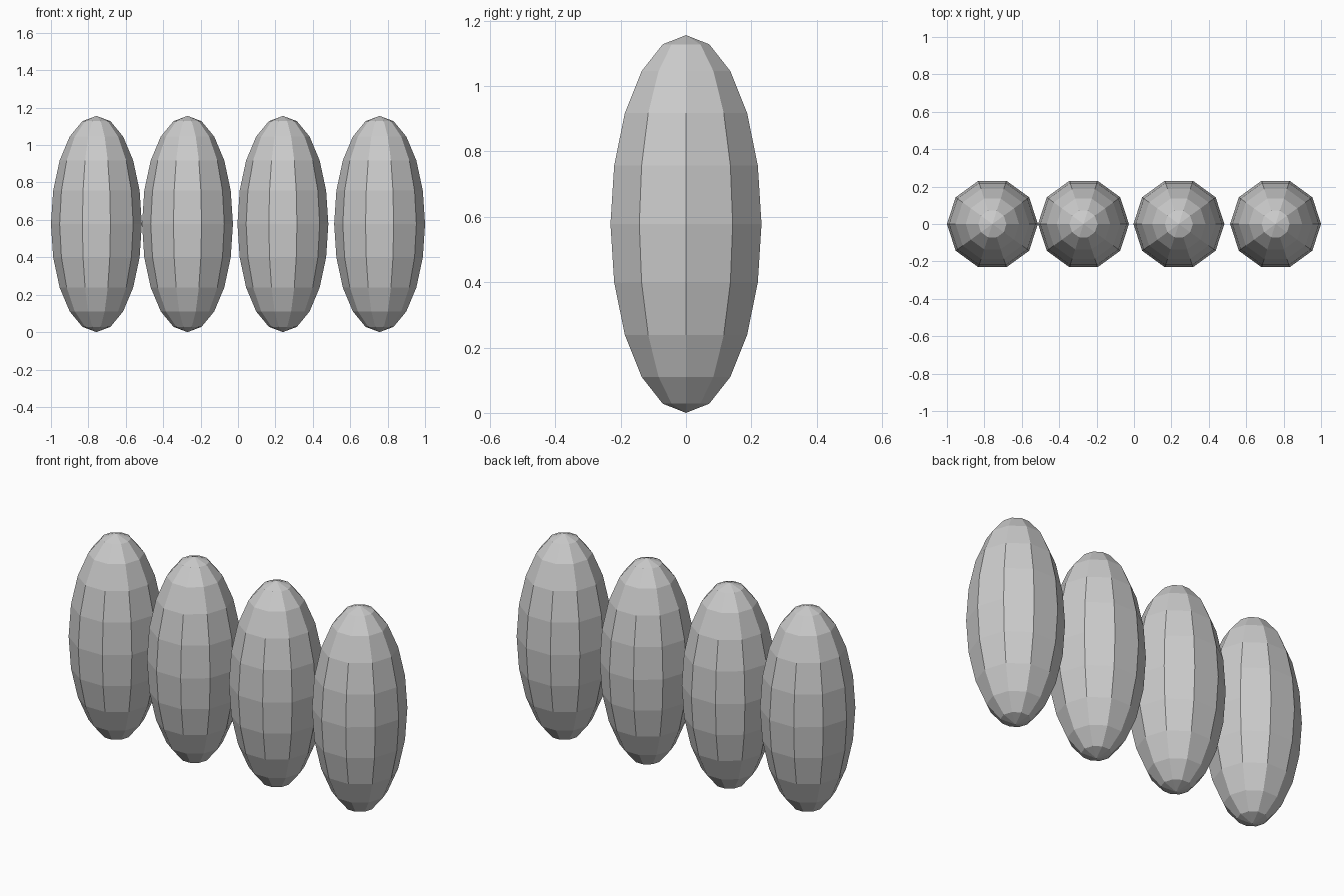
import bpy
from math import pi
from mathutils import Matrix
import bmesh

if "Cube" in bpy.data.objects:
    bpy.data.objects.remove(bpy.data.objects["Cube"])

RADIUS, HALF_HEIGHT = 0.243, 0.578


def add_pod(name, x):
    # Low-poly ten-sided ellipsoid with corners on the x axis
    bm = bmesh.new()
    bmesh.ops.create_uvsphere(bm, u_segments=10, v_segments=10, radius=1)
    bm.transform(Matrix.Diagonal((RADIUS, RADIUS, HALF_HEIGHT, 1)) @ Matrix.Rotation(pi / 2, 4, 'Z'))
    mesh = bpy.data.meshes.new(name)
    bm.to_mesh(mesh)
    bm.free()
    pod = bpy.data.objects.new(name, mesh)
    pod.location = (x, 0, HALF_HEIGHT)
    bpy.context.collection.objects.link(pod)


# Row of four upright pods, slightly uneven spacing
for i, x in enumerate((-0.757, -0.27, 0.24, 0.757)):
    add_pod(f"pod_{i + 1}", x)
